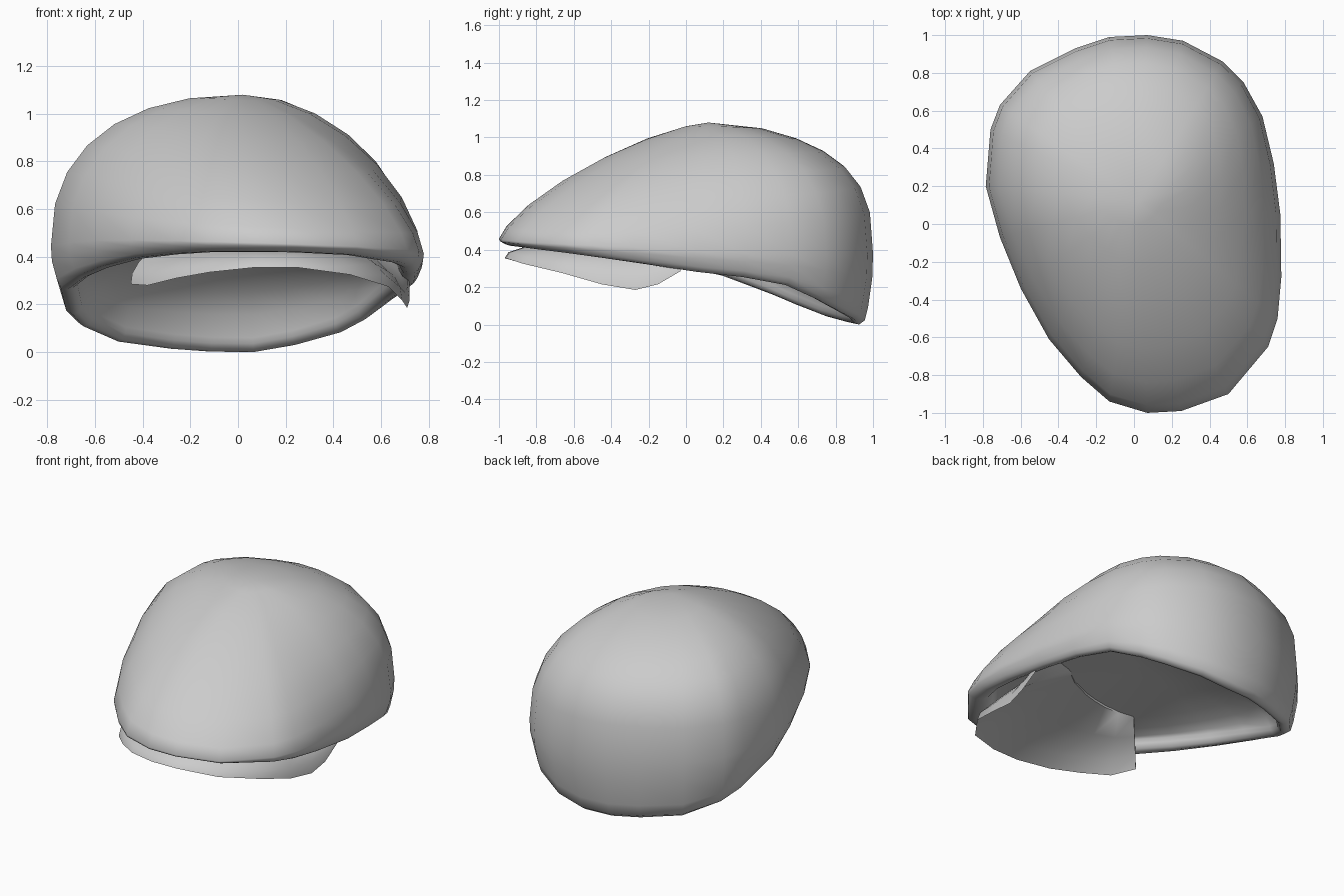
import bpy, math
from mathutils import Vector

if "Cube" in bpy.data.objects:
    bpy.data.objects.remove(bpy.data.objects["Cube"])

cloth = bpy.data.materials.new("light grey cloth")
cloth.diffuse_color = (0.6, 0.6, 0.6, 1)
cloth.use_nodes = True
cloth.node_tree.nodes["Principled BSDF"].inputs["Base Color"].default_value = cloth.diffuse_color

# Widest contour of the cap, seen from above
outline = [(0.07, 1), (-0.13, 0.99), (-0.31, 0.93), (-0.55, 0.81), (-0.71, 0.63), (-0.76, 0.5),
           (-0.785, 0.2), (-0.71, -0.07), (-0.6, -0.34), (-0.45, -0.61), (-0.28, -0.81),
           (-0.13, -0.94), (0.07, -1), (0.25, -0.99), (0.5, -0.9), (0.71, -0.65), (0.76, -0.5),
           (0.78, -0.28), (0.775, 0.05), (0.74, 0.32), (0.68, 0.57), (0.58, 0.75), (0.47, 0.86),
           (0.26, 0.97)]
# Height of the bottom hem along y
hem = [(-1, 0.42), (-0.6, 0.37), (0, 0.29), (0.25, 0.25), (0.42, 0.19), (0.65, 0.1),
       (0.85, 0.03), (1, 0)]
CX, CY, TOP, CEILING = 0.02, 0.12, 1.08, 0.5


def interp(table, v):
    for (a, za), (b, zb) in zip(table, table[1:]):
        if v <= b:
            return za + (zb - za) * max(0, v - a) / (b - a)
    return table[-1][1]


def arc(p, k, n=7):
    """Point k of n on a quarter superellipse: radius and height."""
    a = math.radians(90 * (1 - k / n))
    return math.cos(a) ** (2 / p), max(0, math.sin(a)) ** (2 / p)


def make(name, verts, faces):
    me = bpy.data.meshes.new(name)
    me.from_pydata(verts, [], faces)
    me.materials.append(cloth)
    ob = bpy.data.objects.new(name, me)
    bpy.context.collection.objects.link(ob)
    bpy.context.view_layer.objects.active = ob
    ob.select_set(True)
    bpy.ops.object.mode_set(mode='EDIT')
    bpy.ops.mesh.select_all(action='SELECT')
    bpy.ops.mesh.normals_make_consistent(inside=False)
    bpy.ops.object.mode_set(mode='OBJECT')
    bpy.ops.object.shade_smooth_by_angle(angle=math.radians(70))
    ob.select_set(False)
    return ob


def column(x, y):
    """One strip from the outer apex, over the hem, to the middle of the lining."""
    d = Vector((x - CX, y - CY)).normalized()
    p = 2.02 + 0.65 * d.y - 0.27 * d.x
    wide = 0.42 - 0.04 * d.y - 0.03 * d.x
    low = interp(hem, y) + 0.15 * max(0, x - 0.1) * min(1, max(0, (y - 0.2) / 0.4))
    low += 0.05 * max(0, -x) * min(1, max(0, 0.3 - y))
    pts = []
    for k in range(1, 8):                       # outer dome
        r, h = arc(p, k)
        sag = 0.25 * max(0, d.y) * r * r * (1 - r)
        pts.append((r, wide + (TOP - wide) * h - sag))
    drop = wide - low
    pts += [(0.995, wide - drop * 0.35), (0.97, wide - drop * 0.75),  # rolled hem
            (0.95, wide - drop * 0.94), (0.915, low), (0.885, low + 0.008), (0.865, low + 0.035)]
    base = low + 0.06
    for k in range(7, 0, -1):                   # shallow lining
        r, h = arc(1.75 + 0.25 * d.y, k)
        pts.append((0.86 * r, base + (CEILING - base) * h))
    return [(CX + (x - CX) * r, CY + (y - CY) * r, z) for r, z in pts]


# Crown: soft dome with a rolled hem and a shallow lining
cols = [column(x, y) for x, y in outline]
n, m = len(cols), len(cols[0])
verts = [v for c in cols for v in c] + [(CX, CY, TOP), (CX, CY, CEILING)]
faces = []
for i in range(n):
    j = (i + 1) % n
    faces += [(i * m + k, j * m + k, j * m + k + 1, i * m + k + 1) for k in range(m - 1)]
    faces += [(n * m, j * m, i * m), (n * m + 1, i * m + m - 1, j * m + m - 1)]
make("crown", verts, faces)

# Peak: curved plate under the front of the crown, running up into the lining
edge = [(-0.45, -0.52, 0.285), (-0.38, -0.66, 0.28), (-0.26, -0.79, 0.31), (-0.12, -0.9, 0.335),
        (0.07, -0.97, 0.355), (0.25, -0.965, 0.355), (0.47, -0.87, 0.325), (0.63, -0.66, 0.275),
        (0.69, -0.45, 0.215), (0.71, -0.27, 0.185), (0.72, -0.15, 0.215), (0.72, -0.03, 0.285)]
rows = []
for i, (x, y, z) in enumerate(edge):
    s = math.sin(math.pi * i / (len(edge) - 1))
    row = []
    for t, f in ((0, 0), (0.02, 0.2), (0.12, 0.42), (0.35, 0.72), (0.65, 1)):
        q = t * (0.5 + 0.5 * s)
        row.append((x + (0.12 - x) * q, y + (0.1 - y) * q, z + (0.51 - z) * f))
    under = [(a, b, c - 0.03) for a, b, c in row[:1:-1]]
    rows.append(row + under)
m = len(rows[0])
faces = [(i * m + k, i * m + (k + 1) % m, (i + 1) * m + (k + 1) % m, (i + 1) * m + k)
         for i in range(len(rows) - 1) for k in range(m)]
faces += [tuple(range(m)), tuple(range((len(rows) - 1) * m, len(rows) * m))]
make("peak", [v for r in rows for v in r], faces)
